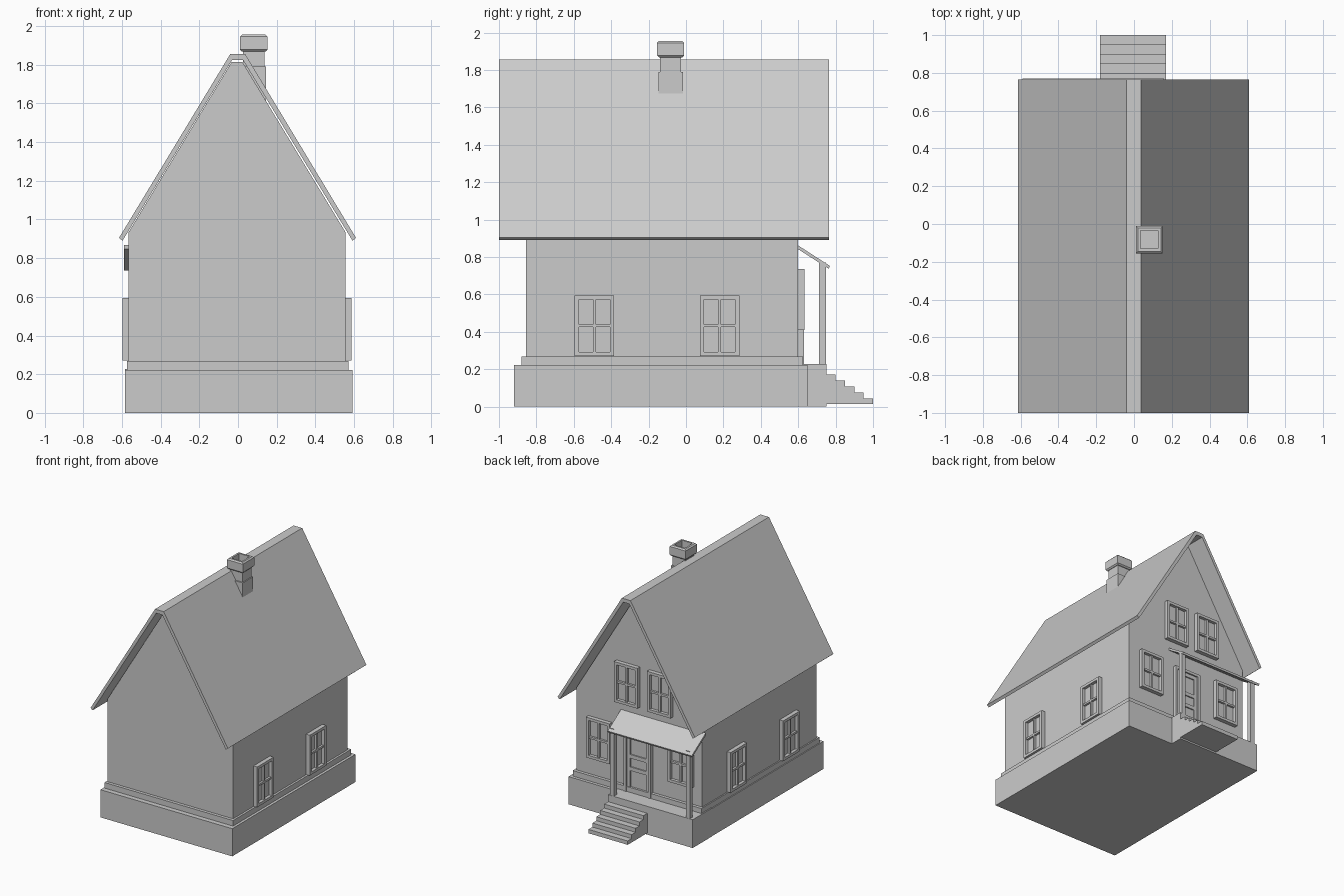
import bpy, bmesh
from math import radians
from mathutils import Matrix

if "Cube" in bpy.data.objects:
    bpy.data.objects.remove(bpy.data.objects["Cube"])


def finish(name, bm):
    bmesh.ops.recalc_face_normals(bm, faces=bm.faces)
    mesh = bpy.data.meshes.new(name)
    bm.to_mesh(mesh)
    bm.free()
    obj = bpy.data.objects.new(name, mesh)
    bpy.context.collection.objects.link(obj)
    return obj


def add_box(bm, x0, x1, y0, y1, z0, z1):
    size = Matrix.Diagonal((x1 - x0, y1 - y0, z1 - z0, 1))
    centre = Matrix.Translation(((x0 + x1) / 2, (y0 + y1) / 2, (z0 + z1) / 2))
    return bmesh.ops.create_cube(bm, size=1, matrix=centre @ size)["verts"]


def boxes(name, *dims):
    bm = bmesh.new()
    for d in dims:
        add_box(bm, *d)
    return finish(name, bm)


def prism(name, profile, axis, a, b):
    """Extrude a 2D profile (u, z) along x or y from a to b."""
    bm = bmesh.new()
    place = (lambda u, z: (a, u, z)) if axis == "x" else (lambda u, z: (u, a, z))
    face = bm.faces.new([bm.verts.new(place(u, z)) for u, z in profile])
    moved = bmesh.ops.extrude_face_region(bm, geom=[face])["geom"]
    vec = (b - a, 0, 0) if axis == "x" else (0, b - a, 0)
    bmesh.ops.translate(bm, vec=vec, verts=[v for v in moved if isinstance(v, bmesh.types.BMVert)])
    return finish(name, bm)


def window(name, x, y, z, angle=0, w=0.105, h=0.325, depth=0.033):
    """Four-pane window; local +y points out of the wall, w is half the width."""
    t, m = 0.022, 0.008
    obj = boxes(
        name,
        (-w, -w + t, -0.01, depth, 0, h), (w - t, w, -0.01, depth, 0, h),
        (-w + t, w - t, -0.01, depth, 0, t), (-w + t, w - t, -0.01, depth, h - t, h),
        (-m, m, -0.01, depth - 0.008, t, h - t),
        (-w + t, w - t, -0.01, depth - 0.008, h / 2 - m, h / 2 + m),
        (-w + t, w - t, -0.01, 0.008, t, h - t))
    obj.location = (x, y, z)
    obj.rotation_euler.z = radians(angle)


# Base and walls
boxes("foundation", (-0.583, 0.593, -0.92, 0.65, 0, 0.223))
boxes("plinth", (-0.575, 0.572, -0.88, 0.625, 0.22, 0.268))
prism("walls", [(-0.565, 0.25), (0.555, 0.25), (0.555, 0.935), (0.022, 1.815),
                (-0.032, 1.815), (-0.565, 0.935)], "y", -0.855, 0.6)

# Gabled roof shell with a narrow flat ridge
prism("roof", [(-0.615, 0.905), (-0.04, 1.855), (0.037, 1.855), (0.61, 0.905),
               (0.592, 0.89), (0.025, 1.825), (-0.03, 1.825), (-0.597, 0.89)],
      "y", -1.0, 0.765)

# Chimney
boxes("chimney_base", (0.017, 0.146, -0.148, -0.016, 1.6, 1.79))
boxes("chimney_stack", (0.026, 0.138, -0.138, -0.026, 1.78, 1.875))
bm = bmesh.new()
add_box(bm, 0.01, 0.152, -0.155, -0.01, 1.868, 1.955)
flat = [e for e in bm.edges if abs(e.verts[0].co.z - e.verts[1].co.z) < 1e-5]
bmesh.ops.bevel(bm, geom=flat, offset=0.01, segments=1, affect="EDGES")
top = max(bm.faces, key=lambda f: f.calc_center_median().z)
bmesh.ops.inset_region(bm, faces=[top], thickness=0.02)
bmesh.ops.translate(bm, vec=(0, 0, -0.06), verts=bmesh.ops.extrude_discrete_faces(
    bm, faces=[top])["faces"][0].verts)
finish("chimney_cap", bm)

# Windows on both sides
for i, y in enumerate((-0.49, 0.18)):
    window(f"right_window_{i + 1}", 0.555, y, 0.27, -90)
    window(f"left_window_{i + 1}", -0.565, y, 0.27, 90)

# Windows on the porch side
for i, (x, z) in enumerate(((0.345, 0.41), (-0.385, 0.41), (0.095, 0.925), (-0.2, 0.925))):
    window(f"back_window_{i + 1}", x, 0.6, z)

# Door with frame, rails and sunken panels
boxes("door_frame", (-0.125, -0.103, 0.59, 0.63, 0.225, 0.715),
      (0.093, 0.115, 0.59, 0.63, 0.225, 0.715),
      (-0.103, 0.093, 0.59, 0.63, 0.693, 0.715))
boxes("door", (-0.103, 0.093, 0.59, 0.608, 0.225, 0.693),
      (-0.103, -0.075, 0.6, 0.618, 0.225, 0.693),
      (0.065, 0.093, 0.6, 0.618, 0.225, 0.693),
      *[(-0.075, 0.065, 0.6, 0.618, z, z + 0.03) for z in (0.225, 0.4, 0.5, 0.663)])

# Porch floor, posts and sloping roof
boxes("porch_floor", (-0.585, 0.172, 0.51, 0.75, 0, 0.228))
for side, x in (("left", -0.54), ("right", 0.137)):
    boxes(f"porch_post_{side}", (x - 0.018, x + 0.018, 0.712, 0.748, 0.22, 0.77))
prism("porch_roof", [(0.59, 0.868), (0.77, 0.752), (0.763, 0.737), (0.59, 0.848)],
      "x", -0.59, 0.16)

# Steps
profile, y = [(0.65, 0.013), (0.65, 0.172)], 0.65
for i in range(5):
    z = 0.172 - i * 0.032
    y = 0.8 + i * 0.05
    profile += [(y, z), (y, z - 0.032 if i < 4 else 0.013)]
prism("steps", profile, "x", -0.18, 0.17)
